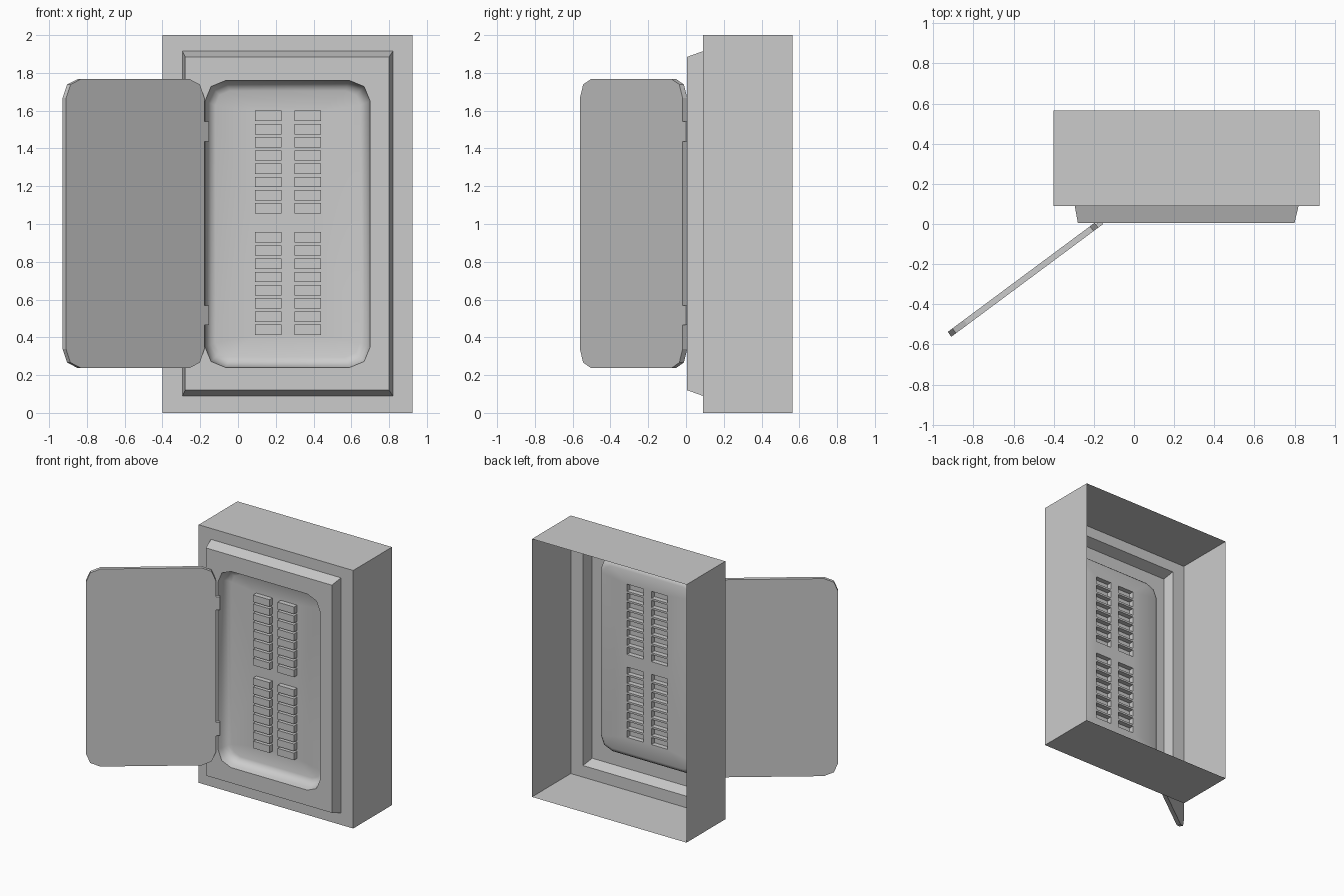
import bpy, bmesh, math
from mathutils import Matrix

if "Cube" in bpy.data.objects:
    bpy.data.objects.remove(bpy.data.objects["Cube"])


def rect(x0, x1, z0, z1):
    return [(x0, z0), (x1, z0), (x1, z1), (x0, z1)]


def rounded(x0, x1, z0, z1, r, seg=2):
    pts = []
    corners = [(x1 - r, z0 + r, -90), (x1 - r, z1 - r, 0), (x0 + r, z1 - r, 90), (x0 + r, z0 + r, 180)]
    for cx, cz, start in corners:
        for i in range(seg + 1):
            a = math.radians(start + 90 * i / seg)
            pts.append((cx + r * math.cos(a), cz + r * math.sin(a)))
    return pts


def ring(bm, pts, y):
    return [bm.verts.new((x, y, z)) for x, z in pts]


def bridge(bm, a, b):
    n = len(a)
    return [bm.faces.new((a[i], a[(i + 1) % n], b[(i + 1) % n], b[i])) for i in range(n)]


def fill_with_holes(bm, rings):
    # flat front-facing sheet: first ring is the border, the rest are holes
    edges = []
    for r in rings:
        for i in range(len(r)):
            pair = (r[i], r[(i + 1) % len(r)])
            edges.append(bm.edges.get(pair) or bm.edges.new(pair))
    res = bmesh.ops.triangle_fill(bm, edges=edges, use_beauty=True, normal=(0, -1, 0))
    for f in res["geom"]:
        if isinstance(f, bmesh.types.BMFace):
            f.normal_update()
            if f.normal.y > 0:
                f.normal_flip()


def finish(bm, name, smooth=None):
    me = bpy.data.meshes.new(name)
    bm.to_mesh(me)
    bm.free()
    ob = bpy.data.objects.new(name, me)
    bpy.context.collection.objects.link(ob)
    if smooth:
        bpy.ops.object.select_all(action='DESELECT')
        ob.select_set(True)
        bpy.context.view_layer.objects.active = ob
        bpy.ops.object.shade_smooth_by_angle(angle=math.radians(smooth))
    return ob


FACE_Y, FLOOR_Y, SWITCH_Y = 0.006, 0.095, 0.057

# Housing: open-backed box, flange, raised frame with opening
bm = bmesh.new()
steps = [(rect(-0.40, 0.925, 0, 2), 0.565), (rect(-0.40, 0.925, 0, 2), 0.09),
         (rect(-0.295, 0.82, 0.09, 1.915), 0.09), (rect(-0.28, 0.80, 0.12, 1.885), FACE_Y)]
rings = [ring(bm, p, y) for p, y in steps]
for a, b in zip(rings, rings[1:]):
    bridge(bm, a, b)
opening = ring(bm, rounded(-0.175, 0.70, 0.24, 1.76, 0.11), FACE_Y)
fill_with_holes(bm, [rings[-1], opening])
finish(bm, "housing")

# Switch layout: two columns, two banks of eight
cells = [rect(x, x + 0.14, top - 0.055 - 0.07 * i, top - 0.07 * i)
         for x in (0.09, 0.30) for top in (1.60, 0.957) for i in range(8)]

# Recessed panel with curved walls and a floor pierced behind each switch
bm = bmesh.new()
rings = []
for d, y in [(0, FACE_Y), (0.006, 0.04), (0.016, 0.066), (0.032, 0.085), (0.055, FLOOR_Y)]:
    rings.append(ring(bm, rounded(-0.175 + d, 0.70 - d, 0.24 + d, 1.76 - d, 0.11 - d * 0.6), y))
for a, b in zip(rings, rings[1:]):
    bridge(bm, a, b)
fill_with_holes(bm, [rings[-1]] + [ring(bm, c, FLOOR_Y) for c in cells])
finish(bm, "recessed_panel", 50)

# Switches: hollow blocks standing forward from the panel floor
bm = bmesh.new()
for c in cells:
    back, front = ring(bm, c, FLOOR_Y), ring(bm, c, SWITCH_Y)
    bridge(bm, back, front)
    bm.faces.new(front)
finish(bm, "switches")

# Door swung open about its hinge edge
swing = Matrix.Translation((-0.178, -0.018, 0)) @ Matrix.Rotation(math.radians(36.6), 4, 'Z')


def slab(name, pts, y0, y1):
    bm = bmesh.new()
    back, front = ring(bm, pts, y1), ring(bm, pts, y0)
    bridge(bm, back, front)
    bm.faces.new(front)
    bm.faces.new(back[::-1])
    bm.transform(swing)
    finish(bm, name)


slab("door", rounded(-0.912, 0, 0.237, 1.768, 0.10), 0, 0.03)
for name, z in (("lower_hinge", 0.465), ("upper_hinge", 1.438)):
    slab(name, rect(-0.005, 0.03, z, z + 0.104), 0.0, 0.02)
